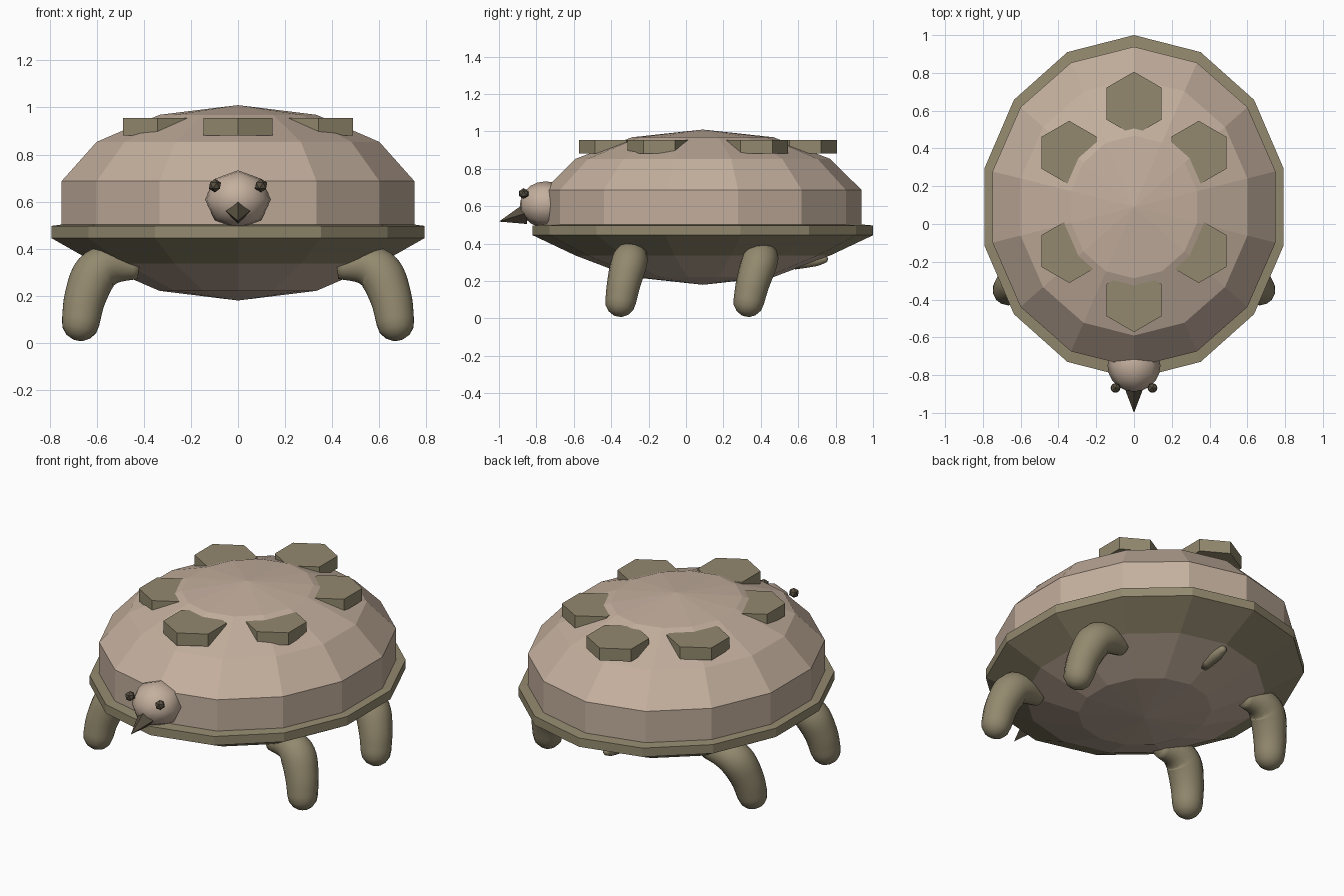
import bpy, bmesh, math
from mathutils import Vector, Matrix

if "Cube" in bpy.data.objects:
    bpy.data.objects.remove(bpy.data.objects["Cube"])


def material(name, rgb):
    m = bpy.data.materials.new(name)
    m.diffuse_color = (*rgb, 1)
    m.use_nodes = True
    m.node_tree.nodes["Principled BSDF"].inputs["Base Color"].default_value = m.diffuse_color
    return m


SHELL = material("shell_beige", (0.55, 0.43, 0.34))
OLIVE = material("skin_olive", (0.29, 0.25, 0.156))
DARK = material("dark_brown", (0.098, 0.08, 0.053))


def finish(bm, name, mats, smooth=False):
    bmesh.ops.recalc_face_normals(bm, faces=bm.faces[:])
    me = bpy.data.meshes.new(name)
    bm.to_mesh(me)
    bm.free()
    for m in mats:
        me.materials.append(m)
    me.polygons.foreach_set("use_smooth", [smooth] * len(me.polygons))
    ob = bpy.data.objects.new(name, me)
    bpy.context.collection.objects.link(ob)
    return ob


def bridge(bm, a, b, mat=0):
    n = len(a)
    for i in range(n):
        bm.faces.new((a[i], a[(i + 1) % n], b[(i + 1) % n], b[i])).material_index = mat


def fan(bm, ring, tip):
    for i in range(len(ring)):
        bm.faces.new((ring[i], ring[(i + 1) % len(ring)], tip))


# shell: flattened 14-sided ball, with a flared olive rim below its middle
def build_shell():
    n, cy, cz = 14, 0.09, 0.595
    rx, ry, rz = 0.788, 0.87, 0.415
    levels = [(rx * math.sin(k * math.pi / 7), ry * math.sin(k * math.pi / 7),
               cz + rz * math.cos(k * math.pi / 7)) for k in range(1, 7)]
    levels[4:4] = [(0.813, 0.91, 0.497), (0.813, 0.91, 0.445)]
    bm = bmesh.new()
    rings = []
    for a, b, z in levels:
        rings.append([bm.verts.new((a * math.sin(t), cy + b * math.cos(t), z))
                      for t in (i * math.tau / n for i in range(n))])
    for k in range(len(rings) - 1):
        bridge(bm, rings[k], rings[k + 1], 1 if k in (3, 4, 5) else 0)
    fan(bm, rings[0], bm.verts.new((0, cy, cz + rz)))
    fan(bm, rings[-1], bm.verts.new((0, cy, cz - rz)))
    finish(bm, "shell", [SHELL, OLIVE])


# hexagonal plate set into the top of the shell
def scute(i):
    t = i * math.tau / 6
    bm = bmesh.new()
    bmesh.ops.create_cone(bm, cap_ends=True, segments=6, radius1=0.169, radius2=0.169, depth=0.073)
    a = max(bm.verts, key=lambda v: v.co.y).co
    turn = math.pi / 2 - math.atan2(a.y, a.x)
    bmesh.ops.rotate(bm, verts=bm.verts[:], matrix=Matrix.Rotation(turn, 3, 'Z'))
    bmesh.ops.translate(bm, verts=bm.verts[:],
                        vec=(0.396 * math.sin(t), 0.117 + 0.52 * math.cos(t), 0.918))
    finish(bm, f"shell_plate_{i + 1}", [OLIVE])


# smooth tapered tube through (x, y, z, radius) points with a rounded first end
def tube(name, pts, sides=14, steps=5):
    P = [Vector(p) for p in pts]
    P = [2 * P[0] - P[1]] + P + [2 * P[-1] - P[-2]]
    path = []
    for k in range(1, len(P) - 2):
        p0, p1, p2, p3 = P[k - 1:k + 3]
        for s in range(steps):
            u = s / steps
            path.append(0.5 * (2 * p1 + (p2 - p0) * u + (2 * p0 - 5 * p1 + 4 * p2 - p3) * u * u
                               + (3 * p1 - p0 - 3 * p2 + p3) * u ** 3))
    path.append(P[-2])
    # rounded end
    d = (path[0] - path[1]).xyz.normalized()
    r = path[0].w
    cap = []
    for deg in (72, 50, 25):
        a = math.radians(deg)
        c = path[0].xyz + d * r * math.sin(a)
        cap.append(Vector((*c, r * math.cos(a))))
    tip = path[0].xyz + d * r
    path = cap + path
    bm = bmesh.new()
    rings = []
    for k, p in enumerate(path):
        t = (path[min(k + 1, len(path) - 1)] - path[max(k - 1, 0)]).xyz.normalized()
        side = Vector((0, 1, 0)) if abs(t.y) < 0.7 else Vector((1, 0, 0))
        u = (side - t * side.dot(t)).normalized()
        w = t.cross(u)
        rings.append([bm.verts.new(p.xyz + p.w * (u * math.cos(q) + w * math.sin(q)))
                      for q in (i * math.tau / sides for i in range(sides))])
    for a, b in zip(rings, rings[1:]):
        bridge(bm, a, b)
    fan(bm, rings[0], bm.verts.new(tip))
    bm.faces.new(rings[-1])
    finish(bm, name, [OLIVE], True)


build_shell()
for i in range(6):
    scute(i)

# four legs bending out of the belly
for label, y0, y1 in (("front", -0.35, -0.29), ("rear", 0.335, 0.41)):
    for side, s in (("left", 1), ("right", -1)):
        tube(f"{label}_leg_{side}", [
            (s * 0.668, y0, 0.09, 0.082),
            (s * 0.65, y0 + 0.3 * (y1 - y0), 0.19, 0.09),
            (s * 0.605, y0 + 0.75 * (y1 - y0), 0.295, 0.097),
            (s * 0.53, y1, 0.33, 0.083),
            (s * 0.42, y1, 0.32, 0.05)])

# tail
tube("tail", [(0, 0.735, 0.317, 0.024), (0, 0.69, 0.31, 0.033), (0, 0.58, 0.30, 0.04)], 10, 3)

# head
bm = bmesh.new()
bmesh.ops.create_uvsphere(bm, u_segments=8, v_segments=10, radius=1)
bmesh.ops.rotate(bm, verts=bm.verts[:], matrix=Matrix.Rotation(math.pi / 2, 3, 'X'))
bmesh.ops.scale(bm, verts=bm.verts[:], vec=(0.14, 0.138, 0.124))
bmesh.ops.translate(bm, verts=bm.verts[:], vec=(0, -0.75, 0.609))
finish(bm, "head", [SHELL], True)

# beak: four-sided spike drooping forward
bm = bmesh.new()
base = [bm.verts.new((x, -0.85, z)) for x, z in ((0, 0.625), (0.057, 0.565), (0, 0.505), (-0.057, 0.565))]
fan(bm, base, bm.verts.new((0, -1.0, 0.518)))
bm.faces.new(base)
finish(bm, "beak", [DARK])

# eyes
for side, s in (("left", 1), ("right", -1)):
    bm = bmesh.new()
    bmesh.ops.create_icosphere(bm, subdivisions=1, radius=0.029)
    bmesh.ops.translate(bm, verts=bm.verts[:], vec=(s * 0.098, -0.868, 0.668))
    finish(bm, f"eye_{side}", [DARK])
